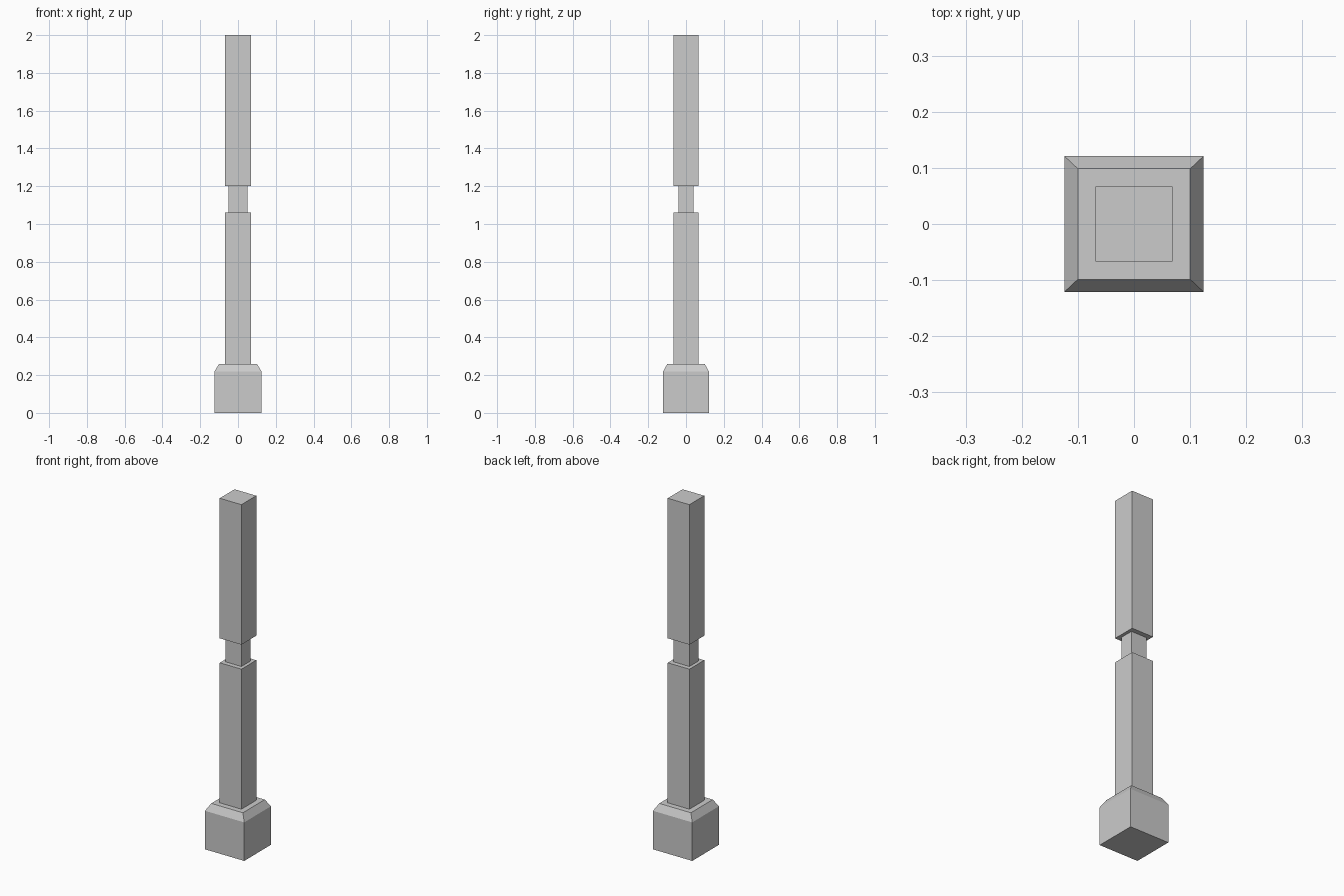
import bpy
import bmesh

if "Cube" in bpy.data.objects:
    bpy.data.objects.remove(bpy.data.objects["Cube"])


def stacked_block(name, sections):
    """Closed rectangular solid through (half_x, half_y, z) sections."""
    bm = bmesh.new()
    rings = [[bm.verts.new((sx * hx, sy * hy, z))
              for sx, sy in ((-1, -1), (1, -1), (1, 1), (-1, 1))]
             for hx, hy, z in sections]
    bm.faces.new(rings[0][::-1])
    bm.faces.new(rings[-1])
    for low, high in zip(rings, rings[1:]):
        for i in range(4):
            j = (i + 1) % 4
            bm.faces.new((low[i], low[j], high[j], high[i]))
    mesh = bpy.data.meshes.new(name)
    bm.to_mesh(mesh)
    bm.free()
    obj = bpy.data.objects.new(name, mesh)
    bpy.context.collection.objects.link(obj)
    return obj


# Footing with sloped shoulders
stacked_block("base", [(0.124, 0.121, 0), (0.124, 0.121, 0.22), (0.10, 0.0985, 0.26)])

# Square post, narrowed by a notch around the middle
POST = (0.0685, 0.067)
NECK = (0.05, 0.04)
stacked_block("post", [(*POST, 0.26), (*POST, 1.06), (*NECK, 1.06),
                       (*NECK, 1.20), (*POST, 1.20), (*POST, 2.0)])
